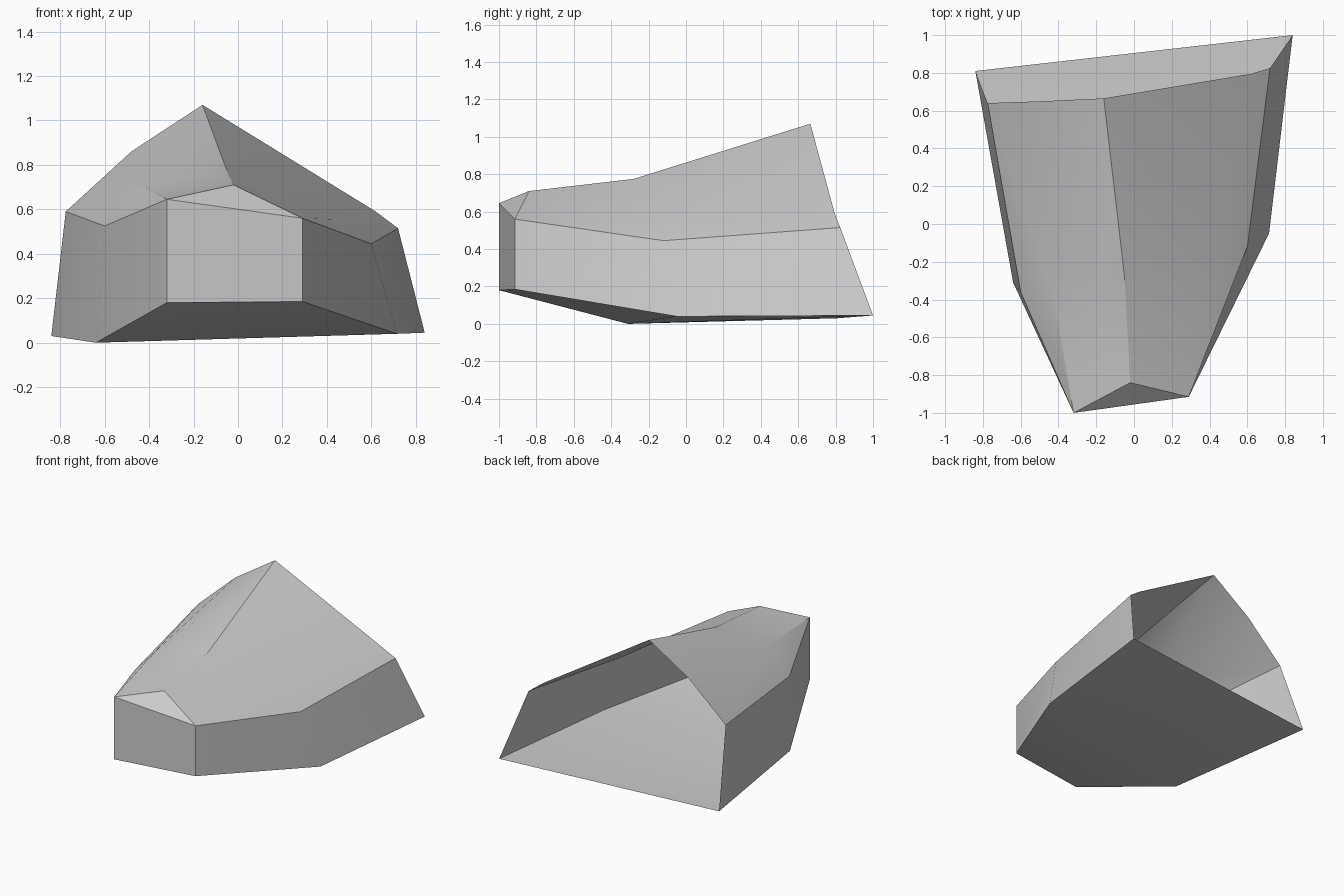
import bpy
import bmesh
import math

if "Cube" in bpy.data.objects:
    bpy.data.objects.remove(bpy.data.objects["Cube"], do_unlink=True)

# Plain stone grey
stone = bpy.data.materials.new("stone_grey")
stone.use_nodes = True
colour = (0.6, 0.6, 0.6, 1.0)
stone.diffuse_color = colour
stone.node_tree.nodes["Principled BSDF"].inputs["Base Color"].default_value = colour

# Cross-sections, each running from the -x foot over the ridge to the +x foot
back = [(-0.84, 0.81, 0.03), (-0.775, 0.64, 0.59), (-0.48, 0.65, 0.86),
        (-0.16, 0.665, 1.07), (0.62, 0.795, 0.59), (0.72, 0.825, 0.515),
        (0.84, 1.0, 0.045)]
middle = [(-0.64, -0.31, 0.0), (-0.60, -0.36, 0.525), (-0.43, -0.36, 0.71),
          (-0.05, -0.28, 0.775), (0.43, -0.17, 0.555), (0.60, -0.12, 0.445),
          (0.715, -0.05, 0.04)]
front_left, front_right = (-0.32, -1.0, 0.645), (0.29, -0.915, 0.56)
front = [(-0.32, -1.0, 0.18), front_left, front_left, (-0.02, -0.84, 0.71),
         front_right, front_right, (0.29, -0.915, 0.185)]

bm = bmesh.new()


def make_ring(points):
    """Add a section, sharing vertices where neighbouring points coincide."""
    ring = []
    for i, p in enumerate(points):
        ring.append(ring[-1] if i and p == points[i - 1] else bm.verts.new(p))
    return ring


def add_face(*verts):
    unique = list(dict.fromkeys(verts))
    return bm.faces.new(unique) if len(unique) > 2 else None


rings = [make_ring(s) for s in (back, middle, front)]

# Walls and roof, plus the floor closing each loop; the back stays open
for a, b in zip(rings, rings[1:]):
    n = len(a)
    for i in range(n):
        j = (i + 1) % n
        if a is rings[0] and i == 2:      # fold in the -x roof slope
            add_face(a[i], a[j], b[i])
            add_face(a[j], b[j], b[i])
        else:
            add_face(a[i], a[j], b[j], b[i])

# Front face and the small bevel above it
f = rings[2]
add_face(f[0], f[1], f[4], f[6])
add_face(f[1], f[3], f[4])

# Point every face away from the inside of the shell
bmesh.ops.recalc_face_normals(bm, faces=bm.faces)
bm.normal_update()
floor = min(bm.faces, key=lambda face: face.calc_center_median().z)
if floor.normal.z > 0:
    bmesh.ops.reverse_faces(bm, faces=bm.faces)

mesh = bpy.data.meshes.new("rock_shell")
bm.to_mesh(mesh)
bm.free()
mesh.materials.append(stone)

rock = bpy.data.objects.new("rock_shell", mesh)
bpy.context.collection.objects.link(rock)
bpy.ops.object.select_all(action='DESELECT')
rock.select_set(True)
bpy.context.view_layer.objects.active = rock
bpy.ops.object.shade_smooth_by_angle(angle=math.radians(30))
